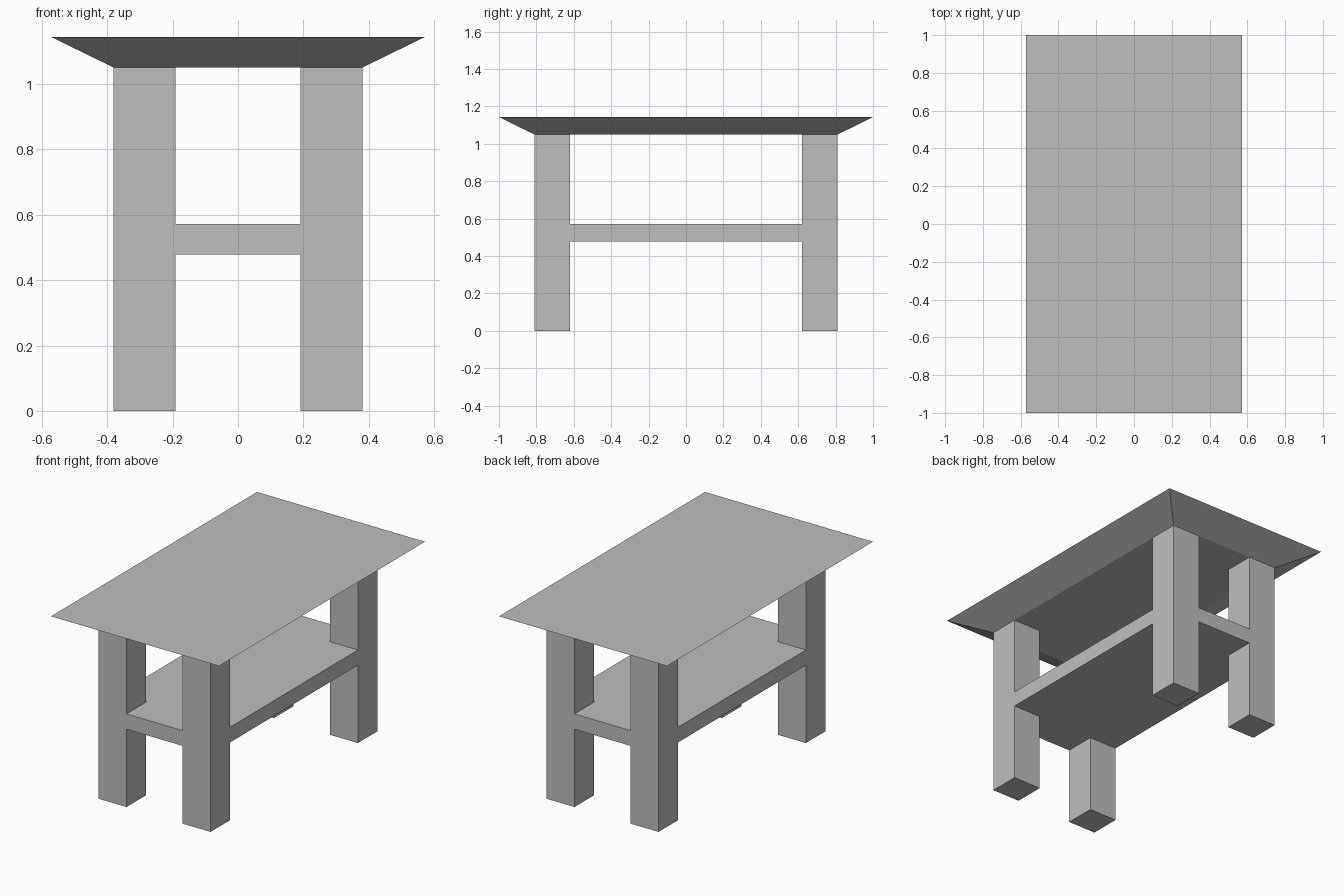
import bpy
import bmesh

if "Cube" in bpy.data.objects:
    bpy.data.objects.remove(bpy.data.objects["Cube"])

grey = bpy.data.materials.new("plain grey")
grey.diffuse_color = (0.52, 0.52, 0.52, 1.0)
grey.use_nodes = True
grey.node_tree.nodes["Principled BSDF"].inputs["Base Color"].default_value = grey.diffuse_color


def block(name, low, high, z0, z1, centre=(0, 0)):
    """Box or flared slab; low and high are the half sizes at z0 and z1."""
    bm = bmesh.new()
    bmesh.ops.create_cube(bm, size=2)
    for v in bm.verts:
        hx, hy = high if v.co.z > 0 else low
        v.co = (centre[0] + v.co.x * hx, centre[1] + v.co.y * hy,
                z1 if v.co.z > 0 else z0)
    mesh = bpy.data.meshes.new(name)
    bm.to_mesh(mesh)
    bm.free()
    mesh.materials.append(grey)
    obj = bpy.data.objects.new(name, mesh)
    bpy.context.collection.objects.link(obj)
    return obj


FOOT = (0.381, 0.81)   # outer half size of the frame
LEG = 0.095            # half width of a leg
TOP_Z = 1.05

# Four square legs at the frame corners
for sy, end in ((-1, "front"), (1, "back")):
    for sx, side in ((-1, "left"), (1, "right")):
        block(f"{end}_{side}_leg", (LEG, LEG), (LEG, LEG), 0, TOP_Z,
              (sx * (FOOT[0] - LEG), sy * (FOOT[1] - LEG)))

# Shelf flush with the outer leg faces: long middle board plus end boards
inner_x, inner_y = FOOT[0] - 2 * LEG, FOOT[1] - 2 * LEG
S0, S1 = 0.478, 0.572
shelf = block("shelf", FOOT, FOOT, S0, S1)

# Notch the shelf corners around the legs
bm = bmesh.new()
bm.from_mesh(shelf.data)
for axis, d in ((0, inner_x), (1, inner_y)):
    for s in (-1, 1):
        no = [0, 0, 0]
        no[axis] = 1
        co = [s * d * n for n in no]
        bmesh.ops.bisect_plane(bm, geom=bm.verts[:] + bm.edges[:] + bm.faces[:],
                               plane_co=co, plane_no=no)
corner = [f for f in bm.faces
          if abs(f.calc_center_median().x) > inner_x + 0.01
          and abs(f.calc_center_median().y) > inner_y + 0.01]
bmesh.ops.delete(bm, geom=corner, context='FACES')
bm.to_mesh(shelf.data)
bm.free()

# Table top flaring outward to the upper edge
block("table_top", FOOT, (0.571, 1.0), TOP_Z, 1.143)
